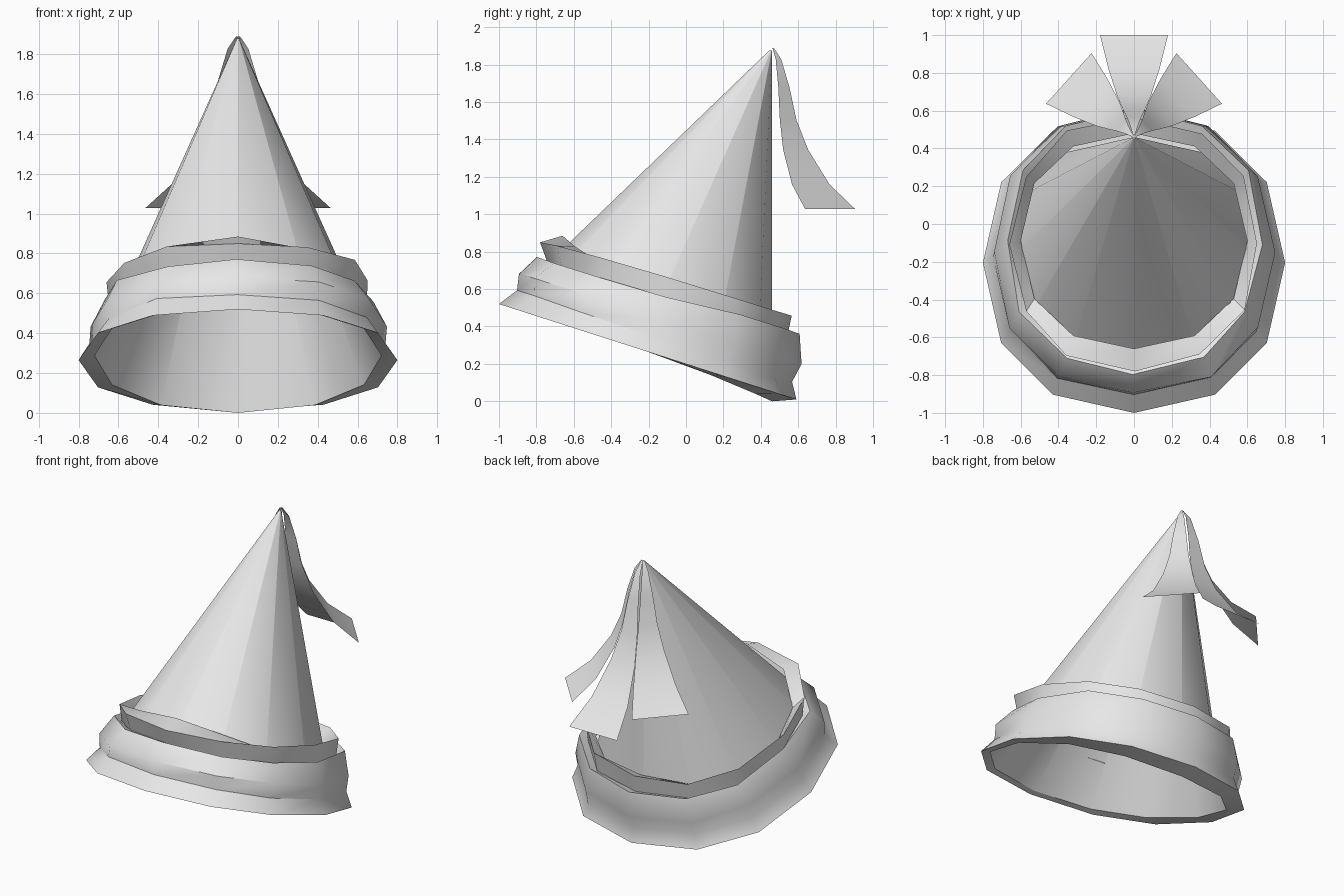
import bpy
import math
import random
from mathutils import Vector

random.seed(4)
SIDES = 12
APEX = Vector((0, 0.46, 1.89))

old = bpy.data.objects.get("Cube")
if old:
    bpy.data.objects.remove(old, do_unlink=True)

felt = bpy.data.materials.new("light grey felt")
felt.use_nodes = True
felt.diffuse_color = (0.8, 0.8, 0.8, 1)
felt.node_tree.nodes["Principled BSDF"].inputs["Base Color"].default_value = (0.8, 0.8, 0.8, 1)


def squarish(v):
    """Push a sine or cosine outward so the ring is a little boxy."""
    return math.copysign(abs(v) ** 0.9, v)


def tilted_ring(front, back, half_width, sag=0, jitter=0):
    """Ring between a front and a back (y, z) point, lower at the sides by sag."""
    (fy, fz), (by, bz) = front, back
    points = []
    for i in range(SIDES):
        a = math.tau * i / SIDES
        c, s = squarish(math.cos(a)), squarish(math.sin(a))
        u = (1 + s) / 2
        p = Vector((half_width * c, fy + (by - fy) * u, fz + (bz - fz) * u - sag * c * c))
        p += Vector([random.uniform(-jitter, jitter) for _ in range(3)])
        points.append(p)
    return points


def loft(name, rows, closed=True, cap=False):
    """Join rows of equal length with quads."""
    n = len(rows[0])
    verts = [p for row in rows for p in row]
    faces = []
    for r in range(len(rows) - 1):
        for i in range(n if closed else n - 1):
            j = (i + 1) % n
            faces.append((r * n + i, r * n + j, (r + 1) * n + j, (r + 1) * n + i))
    if cap:
        faces.append(tuple(range(len(verts) - n, len(verts))))
    mesh = bpy.data.meshes.new(name)
    mesh.from_pydata(verts, [], faces)
    mesh.materials.append(felt)
    obj = bpy.data.objects.new(name, mesh)
    bpy.context.collection.objects.link(obj)
    bpy.ops.object.select_all(action="DESELECT")
    obj.select_set(True)
    bpy.context.view_layer.objects.active = obj
    bpy.ops.object.shade_smooth_by_angle(angle=math.radians(40))
    return obj


# Hollow leaning cone with a blunt tip
base = tilted_ring((-0.96, 0.525), (0.46, 0.0), 0.72, sag=-0.025)
tip = [APEX + (p - APEX) * 0.008 for p in base]
loft("hat_cone", [base, tip], cap=True)

# Folded brim: bottom edge, flare, bulge, ridge, crease, inner lip
brim = [
    base,
    tilted_ring((-1.0, 0.52), (0.59, 0.01), 0.80),
    tilted_ring((-0.90, 0.60), (0.56, 0.10), 0.745, jitter=0.008),
    tilted_ring((-0.90, 0.68), (0.61, 0.20), 0.745, jitter=0.008),
    tilted_ring((-0.80, 0.77), (0.60, 0.36), 0.68, jitter=0.012),
    tilted_ring((-0.74, 0.74), (0.54, 0.34), 0.645, sag=0.02),
    tilted_ring((-0.78, 0.86), (0.57, 0.45), 0.66, jitter=0.012),
    tilted_ring((-0.66, 0.885), (0.48, 0.43), 0.60, sag=0.11),
]
loft("folded_brim", brim)

# Ribbons: (distance out, height drop, half width) along the strip
strip = [(0.01, 0, 0.005), (0.06, 0.07, 0.02), (0.11, 0.24, 0.04), (0.15, 0.44, 0.06),
         (0.22, 0.62, 0.09), (0.36, 0.83, 0.135), (0.54, 0.98, 0.18)]


def ribbon(name, degrees, reach, drop):
    a = math.radians(degrees)
    out = Vector((math.sin(a), math.cos(a), 0))
    side = Vector((out.y, -out.x, 0))
    rows = []
    for r, d, w in strip:
        centre = APEX + out * r * reach - Vector((0, 0, d * drop))
        rows.append([centre - side * w, centre + side * w])
    loft(name, rows, closed=False)


ribbon("centre_ribbon", 0, 1.0, 1.0)
ribbon("left_ribbon", 48, 0.86, 0.88)
ribbon("right_ribbon", -48, 0.86, 0.88)
